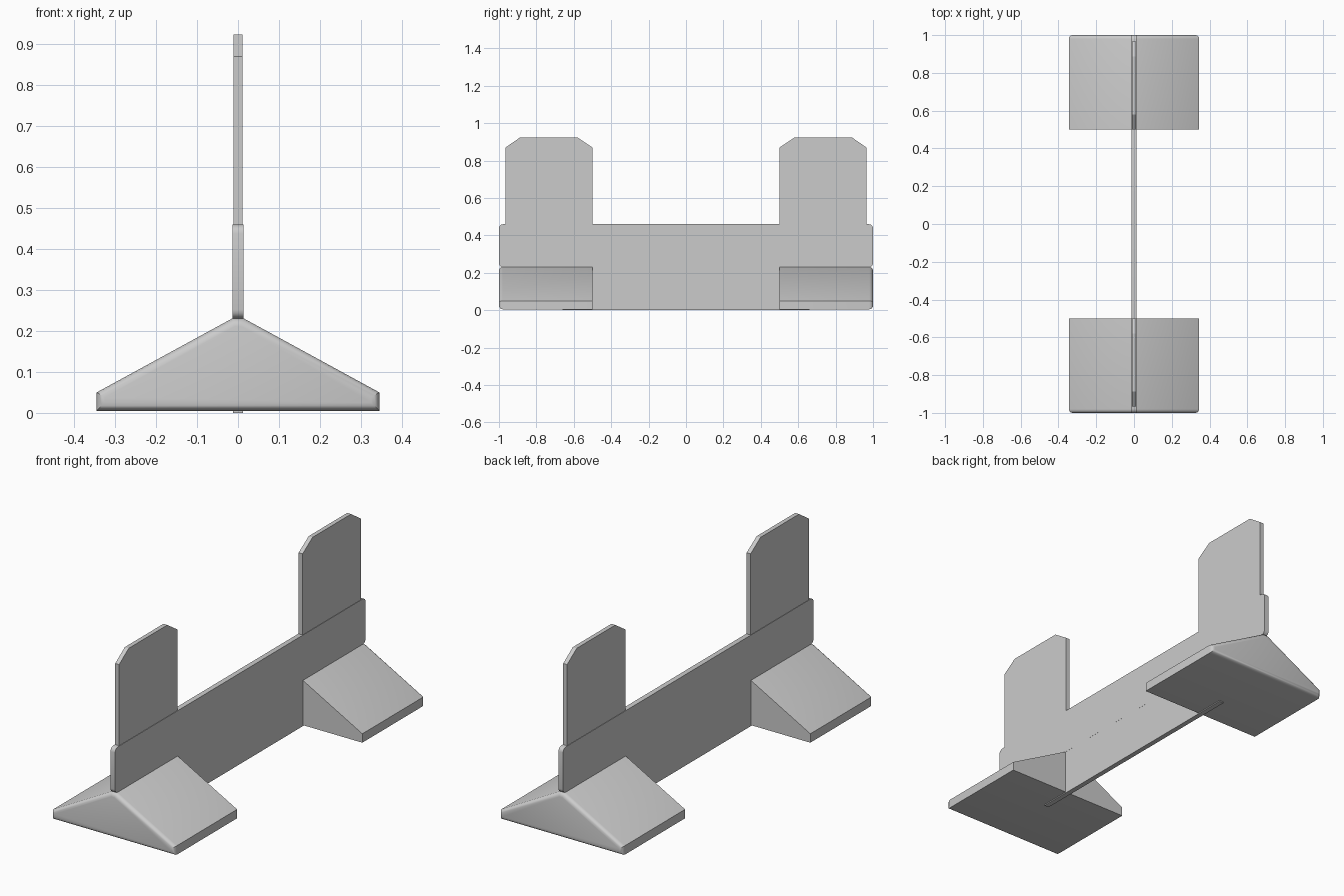
import bpy, bmesh
from math import radians, cos, sin, pi
from mathutils import Vector

if "Cube" in bpy.data.objects:
    bpy.data.objects.remove(bpy.data.objects["Cube"])


def prism(name, pts, axis, a, b, round_end=None, radius=0.02):
    """Extrude a 2D profile along x (pts are y,z) or y (pts are x,z)."""
    bm = bmesh.new()

    def place(p, t):
        return (t, p[0], p[1]) if axis == 'x' else (p[0], t, p[1])
    face = bm.faces.new([bm.verts.new(place(p, a)) for p in pts])
    ext = bmesh.ops.extrude_face_region(bm, geom=[face])
    verts = [g for g in ext['geom'] if isinstance(g, bmesh.types.BMVert)]
    step = (b - a, 0, 0) if axis == 'x' else (0, b - a, 0)
    bmesh.ops.translate(bm, verts=verts, vec=Vector(step))
    if round_end is not None:
        edges = [e for e in bm.edges
                 if all(abs(v.co.y - round_end) < 1e-4 for v in e.verts)]
        bmesh.ops.bevel(bm, geom=edges, offset=radius, segments=4,
                        profile=0.5, affect='EDGES', clamp_overlap=True)
    bmesh.ops.recalc_face_normals(bm, faces=bm.faces)
    mesh = bpy.data.meshes.new(name)
    bm.to_mesh(mesh)
    bm.free()
    ob = bpy.data.objects.new(name, mesh)
    bpy.context.collection.objects.link(ob)
    bpy.context.view_layer.objects.active = ob
    bpy.ops.object.select_all(action='DESELECT')
    ob.select_set(True)
    bpy.ops.object.shade_smooth_by_angle(angle=radians(30))
    return ob


def rounded_rect(w, z0, z1, r, n=4):
    pts = []
    for k, (cy, cz) in enumerate([(w - r, z1 - r), (r - w, z1 - r),
                                  (r - w, z0 + r), (w - r, z0 + r)]):
        for i in range(n + 1):
            t = (k + i / n) * pi / 2
            pts.append((cy + r * cos(t), cz + r * sin(t)))
    return pts


# Long spine: rounded upper rail and lower web between the feet
prism("upper_rail", rounded_rect(1.0, 0.23, 0.46, 0.022), 'x', -0.013, 0.013)
prism("lower_web", [(-0.66, 0), (0.66, 0), (0.66, 0.235), (-0.66, 0.235)],
      'x', -0.0128, 0.0128)

foot = [(-0.345, 0.005), (0.345, 0.005), (0.345, 0.05),
        (0.013, 0.231), (-0.013, 0.231), (-0.345, 0.05)]
plate = [(0.5, 0.45), (0.965, 0.45), (0.965, 0.87),
         (0.888, 0.923), (0.58, 0.923), (0.5, 0.87)]

for s, end in ((-1, "front"), (1, "back")):
    # Sloped foot with a rounded outer end
    prism(end + "_foot", foot, 'y', s * 0.5, s * 1.0, round_end=s * 1.0)
    # Upright plate with clipped top corners
    prism(end + "_upright", [(s * y, z) for y, z in plate],
          'x', -0.011, 0.011)
